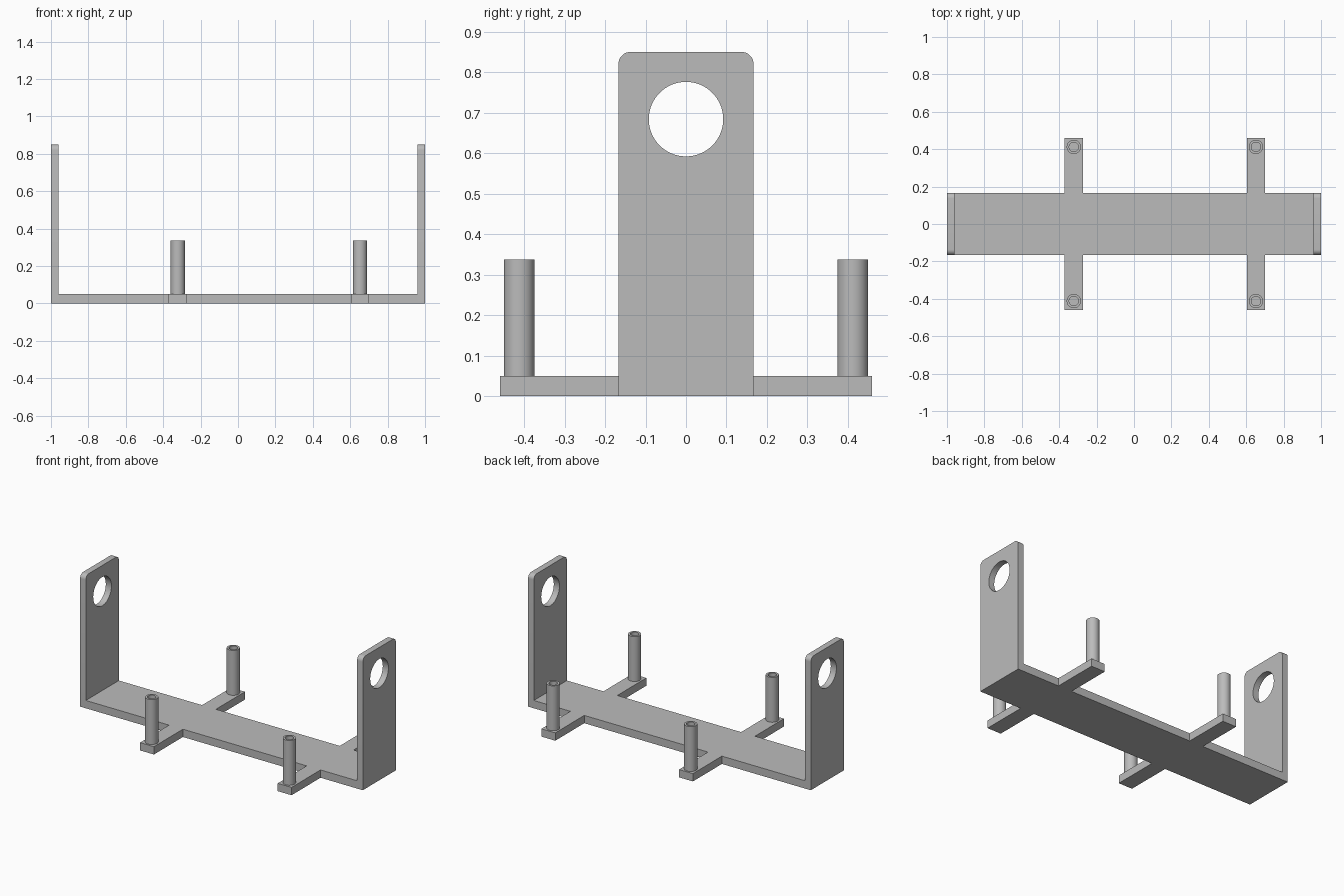
import bpy, bmesh, math
from mathutils import Matrix, Vector

default = bpy.data.objects.get("Cube")
if default:
    bpy.data.objects.remove(default, do_unlink=True)

grey = bpy.data.materials.new("light_grey")
grey.use_nodes = True
colour = (0.5, 0.5, 0.5, 1)
grey.diffuse_color = colour
grey.node_tree.nodes["Principled BSDF"].inputs["Base Color"].default_value = colour


def arc(cx, cy, r, start=0, end=360, n=48):
    """Points along an arc; a full turn omits the repeated end point."""
    full = end - start == 360
    steps = n if full else n - 1
    angles = [math.radians(start + (end - start) * i / steps) for i in range(n)]
    return [(cx + r * math.cos(a), cy + r * math.sin(a)) for a in angles]


def extruded(name, loops, depth, matrix):
    """Fill outlines (later loops are holes) and extrude them along local z."""
    bm = bmesh.new()
    for loop in loops:
        verts = [bm.verts.new((x, y, 0)) for x, y in loop]
        for a, b in zip(verts, verts[1:] + verts[:1]):
            bm.edges.new((a, b))
    bmesh.ops.triangle_fill(bm, edges=bm.edges[:], use_beauty=True, normal=(0, 0, 1))
    result = bmesh.ops.extrude_face_region(bm, geom=bm.faces[:], use_keep_orig=True)
    top = [v for v in result["geom"] if isinstance(v, bmesh.types.BMVert)]
    bmesh.ops.translate(bm, verts=top, vec=(0, 0, depth))
    bm.transform(matrix)
    bmesh.ops.recalc_face_normals(bm, faces=bm.faces[:])
    mesh = bpy.data.meshes.new(name)
    bm.to_mesh(mesh)
    bm.free()
    mesh.materials.append(grey)
    obj = bpy.data.objects.new(name, mesh)
    bpy.context.collection.objects.link(obj)
    bpy.ops.object.select_all(action="DESELECT")
    obj.select_set(True)
    bpy.context.view_layer.objects.active = obj
    bpy.ops.object.shade_smooth_by_angle(angle=math.radians(30))
    return obj


half_width, wall, floor, height = 0.167, 0.04, 0.05, 0.85
arm_xs, arm_half, arm_reach = (-0.322, 0.652), 0.049, 0.46

# Base strip with four side arms
inner = 1 - wall
front = [(-inner, -half_width)]
for x in arm_xs:
    front += [(x - arm_half, -half_width), (x - arm_half, -arm_reach),
              (x + arm_half, -arm_reach), (x + arm_half, -half_width)]
front.append((inner, -half_width))
back = [(x, -y) for x, y in reversed(front)]
extruded("base_with_arms", [front + back], floor, Matrix())

# End uprights with rounded top corners and a round hole
r = 0.03
outline = [(-half_width, 0), (half_width, 0)]
outline += arc(half_width - r, height - r, r, 0, 90, 10)
outline += arc(-half_width + r, height - r, r, 90, 180, 10)
hole = arc(0, 0.684, 0.092, n=64)
stand_up = Matrix(((0, 0, 1), (1, 0, 0), (0, 1, 0))).to_4x4()
for name, x in (("right_upright", -1), ("left_upright", inner)):
    extruded(name, [outline, hole], wall, Matrix.Translation((x, 0, 0)) @ stand_up)

# Hollow posts near the arm tips
rings = [arc(0, 0, 0.038), arc(0, 0, 0.025)]
for side, x in zip(("right", "left"), arm_xs):
    for end, y in (("front", -0.412), ("back", 0.412)):
        extruded(f"{end}_{side}_post", rings, 0.337 - floor,
                 Matrix.Translation(Vector((x, y, floor))))
